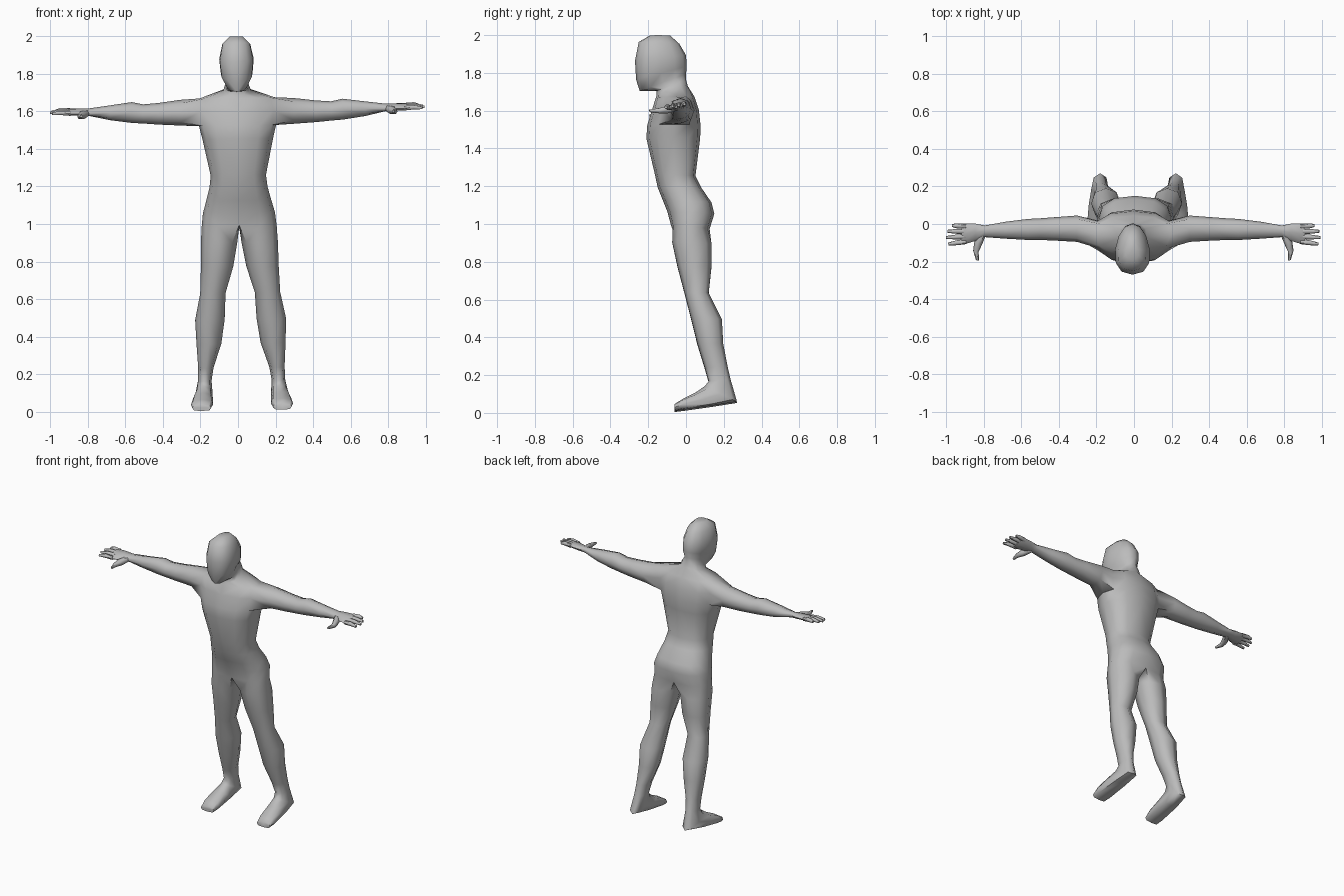
import bpy, bmesh, math
from mathutils import Vector

grey = bpy.data.materials.new("plain grey")
grey.diffuse_color = (0.5, 0.5, 0.5, 1)


def power(v, e):
    return math.copysign(abs(v) ** e, v)


def finish(bm, name):
    """Mirror across x, smooth, and lean slightly to one side."""
    bmesh.ops.recalc_face_normals(bm, faces=bm.faces)
    mesh = bpy.data.meshes.new(name)
    bm.to_mesh(mesh)
    bm.free()
    ob = bpy.data.objects.new(name, mesh)
    bpy.context.collection.objects.link(ob)
    mesh.materials.append(grey)
    mod = ob.modifiers.new("mirror", 'MIRROR')
    mod.use_clip = True
    ob.rotation_euler.y = -0.016
    ob.location = (0.022, 0, -0.006)
    bpy.ops.object.select_all(action='DESELECT')
    bpy.context.view_layer.objects.active = ob
    ob.select_set(True)
    bpy.ops.object.shade_smooth_by_angle(angle=math.radians(60))


def bridge(bm, a, b):
    n = len(a)
    for i in range(n):
        j = (i + 1) % n
        quad = (a[i], a[j], b[j], b[i])
        if any(abs(v.co.x) > 1e-5 for v in quad):   # skip the mirror plane
            bm.faces.new(quad)


# Limb ring: front and back points (y, z), inner and outer x
def limb_ring(bm, yf, zf, yb, zb, xi, xo, e=0.9):
    ring = []
    for k in range(8):
        a = math.radians(45 * (k - 1))
        t = (1 - power(math.cos(a), e)) / 2
        x = (xi + xo) / 2 + (xo - xi) / 2 * power(math.sin(a), e)
        ring.append(bm.verts.new((x, yf + (yb - yf) * t, zf + (zb - zf) * t)))
    return ring


# Half ring of the trunk or head: front and back points, half width
def trunk_ring(bm, yf, zf, yb, zb, w, e=0.8, taper=0.0):
    ring = []
    for k in range(8):
        a = math.radians(30 * k)
        t = 0.5 if k == 7 else (1 - power(math.cos(a), e)) / 2
        x = 0 if k in (0, 6, 7) else w * power(math.sin(a), e) * (1 + taper * math.cos(a))
        ring.append(bm.verts.new((x, yf + (yb - yf) * t, zf + (zb - zf) * t)))
    return ring


bm = bmesh.new()

# Foot and leg, from the toes up
legs = [
    (-0.06, 0.05, -0.06, 0.014, 0.165, 0.265, 0.6),
    (-0.02, 0.075, -0.01, 0.02, 0.155, 0.272, 0.65),
    (0.05, 0.11, 0.15, 0.043, 0.155, 0.262, 0.7),
    (0.10, 0.145, 0.27, 0.062, 0.155, 0.248),
    (0.12, 0.17, 0.236, 0.18, 0.16, 0.232),
    (0.10, 0.24, 0.22, 0.25, 0.148, 0.23),
    (0.06, 0.37, 0.197, 0.37, 0.105, 0.237),
    (0.028, 0.50, 0.19, 0.50, 0.085, 0.242),
    (-0.008, 0.64, 0.12, 0.64, 0.078, 0.213),
    (-0.045, 0.78, 0.135, 0.78, 0.035, 0.207),
    (-0.073, 0.91, 0.135, 0.90, 0.012, 0.205),
]
# Trunk, neck and head
trunk = [
    (-0.08, 1.00, 0.125, 0.98, 0.20),
    (-0.098, 1.07, 0.15, 1.06, 0.192),
    (-0.122, 1.13, 0.135, 1.12, 0.175),
    (-0.15, 1.20, 0.08, 1.20, 0.155),
    (-0.165, 1.27, 0.05, 1.26, 0.147),
    (-0.21, 1.46, 0.075, 1.46, 0.188),
    (-0.205, 1.53, 0.077, 1.53, 0.205),
    (-0.18, 1.61, 0.068, 1.61, 0.215),
    (-0.16, 1.675, 0.045, 1.68, 0.20),
    (-0.155, 1.69, 0.01, 1.735, 0.075),
    (-0.155, 1.71, 0.0, 1.77, 0.066),
    (-0.245, 1.71, 0.0, 1.80, 0.056, 0.9, 0.1),
    (-0.264, 1.77, 0.004, 1.84, 0.084, 0.9, 0.15),
    (-0.27, 1.87, 0.0, 1.90, 0.092, 0.9, 0.2),
    (-0.25, 1.97, -0.035, 1.96, 0.074, 0.9, 0.2),
    (-0.19, 2.005, -0.085, 2.005, 0.035, 0.9, 0.2),
]
rings = [limb_ring(bm, *r) for r in legs]
body = [trunk_ring(bm, *r) for r in trunk]
rings += body
for a, b in zip(rings, rings[1:]):
    bridge(bm, a, b)
bm.faces.new(rings[0])
bm.faces.new(rings[-1])

# Open the side of the shoulder and grow the arm out of it
low, mid, top = body[6:9]
loop = [low[2], low[3], low[4], mid[4], top[4], top[3], top[2], mid[2]]
bmesh.ops.delete(bm, geom=[mid[3]], context='VERTS')
# x, front y, back y, bottom z, top z
arm = [
    (0.30, -0.095, 0.045, 1.535, 1.672),
    (0.42, -0.088, 0.036, 1.542, 1.657),
    (0.50, -0.085, 0.03, 1.549, 1.651),
    (0.56, -0.085, 0.027, 1.553, 1.664),
    (0.68, -0.078, 0.012, 1.57, 1.648),
    (0.79, -0.07, -0.008, 1.592, 1.632),
    (0.84, -0.09, 0.002, 1.597, 1.632),
    (0.90, -0.108, 0.004, 1.602, 1.632),
    (0.915, -0.104, 0.0, 1.606, 1.628),
]
for x, yf, yb, z0, z1 in arm:
    nxt = []
    for k in range(8):
        a = math.radians(45 * (k - 1))
        y = (yf + yb) / 2 + (yb - yf) / 2 * power(math.sin(a), 0.9)
        z = (z0 + z1) / 2 - (z1 - z0) / 2 * power(math.cos(a), 0.9)
        if x > 0.75:
            z += 0.2 * (y + 0.05)       # the hand tips toward the thumb
        nxt.append(bm.verts.new((x, y, z)))
    bridge(bm, loop, nxt)
    loop = nxt
bm.faces.new(loop)
finish(bm, "body")


# Fingers and thumb: tapered six-sided tubes along short paths
def digit(bm, path, radii):
    prev = None
    d = (Vector(path[-1]) - Vector(path[0])).normalized()
    side = d.cross(Vector((0, 0, 1))).normalized()
    up = side.cross(d)
    for p, r in zip(path, radii):
        ring = []
        for k in range(6):
            a = math.radians(60 * k)
            ring.append(bm.verts.new(Vector(p) + side * r * math.cos(a) + up * r * math.sin(a)))
        if prev:
            bridge(bm, prev, ring)
        else:
            bm.faces.new(ring)
        prev = ring
    bm.faces.new(prev)


bm = bmesh.new()
for y, tip, spread in ((-0.012, 0.965, 0.004), (-0.039, 0.99, 0.0),
                       (-0.066, 0.996, -0.006), (-0.093, 0.985, -0.014)):
    z = 1.617 + 0.2 * (y + 0.05)
    digit(bm, [(0.89, y, z), (0.94, y + spread / 2, z + 0.004), (tip, y + spread, z)],
          (0.014, 0.013, 0.008))
digit(bm, [(0.80, -0.05, 1.61), (0.825, -0.10, 1.598), (0.838, -0.145, 1.592), (0.83, -0.193, 1.592)],
      (0.018, 0.022, 0.015, 0.008))
finish(bm, "fingers")
